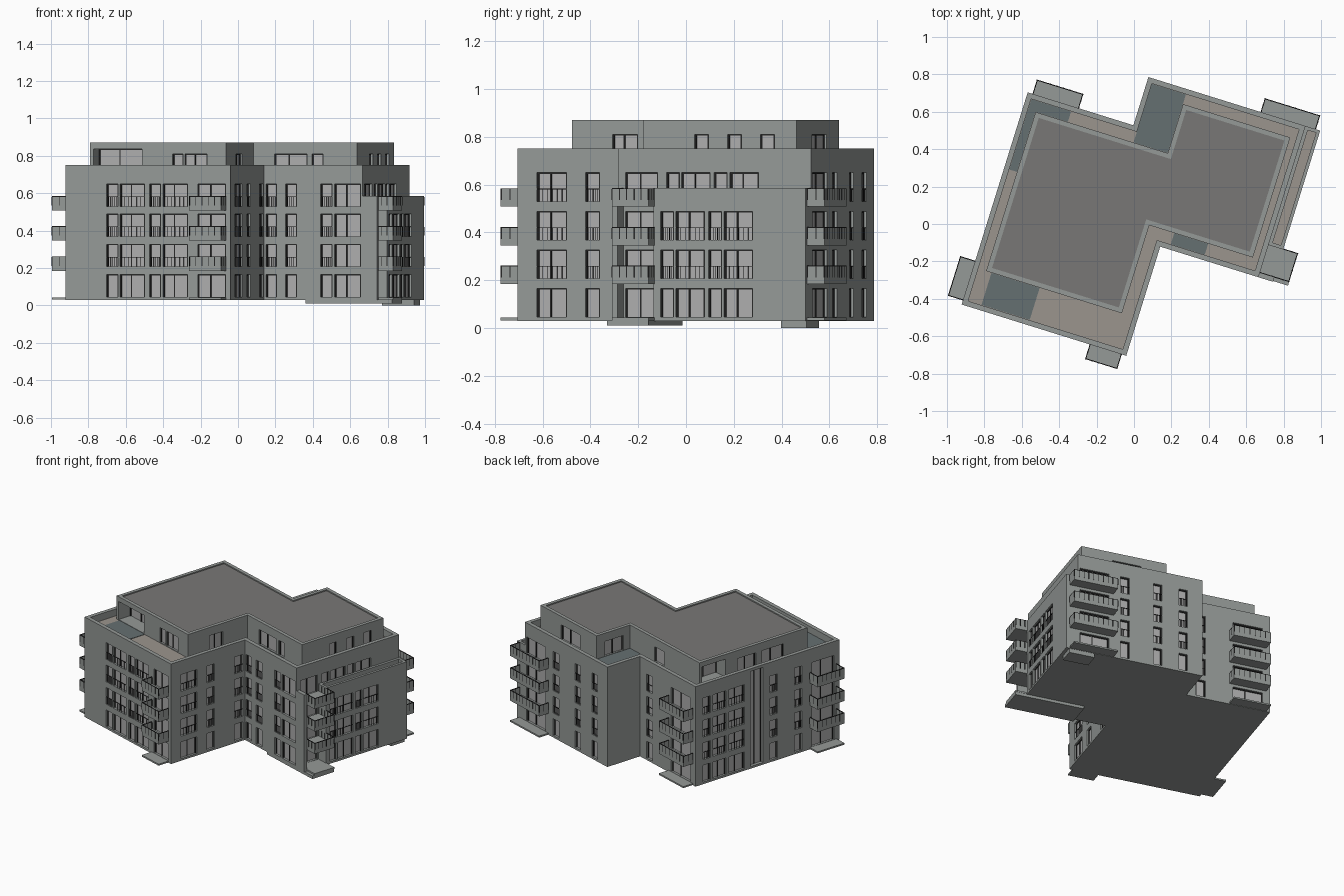
import bpy, bmesh, math
from mathutils import Vector, Matrix

if "Cube" in bpy.data.objects:
    bpy.data.objects.remove(bpy.data.objects["Cube"])

ROT = Matrix.Rotation(math.radians(-17.3), 4, 'Z')   # plan is turned on the site


def mat(name, *rgb):
    m = bpy.data.materials.new(name)
    m.diffuse_color = (*rgb, 1)
    m.use_nodes = True
    m.node_tree.nodes["Principled BSDF"].inputs["Base Color"].default_value = m.diffuse_color
    return m


WALL = mat("wall_grey", .30, .32, .31)
GLASS = mat("pane_grey", .42, .42, .42)
DARK = mat("frame_dark", .02, .02, .02)
DECK = mat("deck_beige", .33, .30, .27)
SLATE = mat("terrace_slate", .13, .16, .165)
ROOF = mat("roof_brown_grey", .19, .185, .18)


def finish(name, bm, material):
    me = bpy.data.meshes.new(name)
    bm.to_mesh(me)
    bm.free()
    me.materials.append(material)
    ob = bpy.data.objects.new(name, me)
    bpy.context.collection.objects.link(ob)
    ob.matrix_world = ROT


def quad(bm, *pts):
    return bm.faces.new([bm.verts.new(p) for p in pts])


def add_box(bm, a, b):
    lo = Vector(map(min, a, b))
    size = Vector(map(max, a, b)) - lo
    m = Matrix.Translation(lo + size / 2) @ Matrix.Diagonal((*size, 1))
    bmesh.ops.create_cube(bm, size=1, matrix=m)


def box(name, a, b, material=WALL):
    bm = bmesh.new()
    add_box(bm, a, b)
    finish(name, bm, material)


def wall(name, p, q, z0, z1, openings):
    """Wall skin from p to q (outside on the right) with recessed windows.
    opening: (from, to, bottom, top, depth, french rail)"""
    p, q = Vector((*p, 0)), Vector((*q, 0))
    d = (q - p).normalized()
    n = Vector((d.y, -d.x, 0))
    ax = 0 if abs(d.x) > .5 else 1
    P = lambda t, z, dep=0: p + d * t - n * dep + Vector((0, 0, z))
    ops = []
    for a, b, za, zb, dep, rail in openings:
        ta, tb = sorted((abs(a - p[ax]), abs(b - p[ax])))
        ops.append((ta, tb, za, zb, dep, rail))
    ts = sorted({0, (q - p).length, *[o[0] for o in ops], *[o[1] for o in ops]})
    zs = sorted({z0, z1, *[o[2] for o in ops], *[o[3] for o in ops]})
    skin, glass, frame = bmesh.new(), bmesh.new(), bmesh.new()
    for s, t in zip(ts, ts[1:]):
        for y, z in zip(zs, zs[1:]):
            ct, cz = (s + t) / 2, (y + z) / 2
            if not any(o[0] < ct < o[1] and o[2] < cz < o[3] for o in ops):
                quad(skin, P(s, y), P(t, y), P(t, z), P(s, z))
    for a, b, y, z, dep, rail in ops:
        c = [(a, y), (b, y), (b, z), (a, z)]
        for i in range(4):   # reveals
            e, f = c[i], c[(i + 1) % 4]
            quad(skin, P(*e), P(*f), P(*f, dep), P(*e, dep))
        quad(glass, *[P(*e, dep) for e in c])
        posts = [a, b - .006]
        if b - a > .1:
            posts.append(a + (b - a) * .42)
        for t in posts:
            add_box(frame, P(t, y, dep), P(t + .006, z, dep - .005))
        add_box(frame, P(a, z - .005, dep), P(b, z, dep - .005))
        if rail:
            add_box(frame, P(a, y + .05, .001), P(b, y + .053, .004))
            for i in range(1, 6):
                t = a + (b - a) * i / 6
                add_box(frame, P(t, y, .001), P(t + .002, y + .05, .003))
    finish(name, skin, WALL)
    if ops:
        finish(name + "_panes", glass, GLASS)
        finish(name + "_frames", frame, DARK)
    else:
        glass.free()
        frame.free()


def inset(o, w):
    out = []
    for i, c in enumerate(o):
        a, b = Vector(o[i - 1]), Vector(o[(i + 1) % len(o)])
        c = Vector(c)
        d1, d2 = (c - a).normalized(), (b - c).normalized()
        out.append(c + w * (Vector((-d1.y, d1.x)) + Vector((-d2.y, d2.x))))
    return out


def parapet_deck(name, o, w, top, deck, material):
    bm = bmesh.new()
    i_ = inset(o, w)
    for k in range(len(o)):
        j = (k + 1) % len(o)
        quad(bm, (*o[k], top), (*o[j], top), (*i_[j], top), (*i_[k], top))
        quad(bm, (*i_[k], top), (*i_[j], top), (*i_[j], deck), (*i_[k], deck))
    finish(name + "_parapet", bm, WALL)
    bm = bmesh.new()
    quad(bm, *[(*c, deck) for c in i_])
    finish(name + "_deck", bm, material)


SILL = [.045 + .1615 * k for k in range(4)]


def rows(spans, floors=range(4)):
    return [(a, b, SILL[k], SILL[k] + .12, .016, k > 0 and abs(b - a) < .14)
            for a, b in spans for k in floors]


# main body walls, anticlockwise in plan
body = [(-.752, -.685), (.17, -.685), (.17, -.074), (.72, -.074),
        (.72, .773), (-.16, .773), (-.16, .503), (-.752, .503)]
right_spans = [(.138, .195), (.205, .33), (.348, .405), (.416, .541)]
body_windows = [
    rows([(-.523, -.46), (-.448, -.31), (-.282, -.22), (-.207, -.07), (-.012, .143)]),
    rows([(-.601, -.47), (-.387, -.325), (-.16, -.092)]),
    rows([(.18, .239), (.289, .351), (.485, .55), (.563, .709)]),
    rows([(-.04, .1)]) + rows(right_spans, [3]),
    rows([(.5, .705), (.355, .42), (.125, .185), (-.055, .005)]),
    [],
    rows([(-.23, -.295), (-.49, -.70)]),
    rows([(.44, .38), (.36, .25), (.225, .10), (-.11, -.175), (-.316, -.374), (-.46, -.64)])
    + [(.05, -.055, .045, .73, .025, False)],
]
names = ["front_wall", "inner_side_wall", "front_right_wall", "right_wall",
         "back_wall", "notch_wall", "back_left_wall", "left_wall"]
for k, nm in enumerate(names):
    wall(nm, body[k], body[(k + 1) % 8], .03, .75, body_windows[k])
parapet_deck("terrace", body, .028, .75, .70, DECK)
bm = bmesh.new()
quad(bm, *[(*c, .03) for c in reversed(body)])
finish("underside", bm, WALL)

# lower three-storey strip on the right
strip = [(.72, .107), (.802, .107), (.802, .773), (.72, .773)]
wall("strip_end_wall", strip[0], strip[1], .03, .585, [])
wall("strip_right_wall", strip[1], strip[2], .03, .585, rows(right_spans, range(3)))
wall("strip_back_wall", strip[2], strip[3], .03, .585, [])
parapet_deck("strip", strip, .018, .585, .535, DECK)
box("strip_underside", (.72, .107, .03), (.802, .773, .034))
box("corner_fin", (.72, -.074, .03), (.802, -.05, .585))

# penthouse
pent = [(-.68, -.475), (.08, -.475), (.08, .018), (.66, .018),
        (.66, .69), (.06, .69), (.06, .415), (-.68, .415)]


def pw(*spans):
    return [(a, b, .705, .81, .014, False) for a, b in spans]


pent_windows = [
    pw((-.219, -.16), (-.15, -.025)) + [(-.66, -.39, .705, .835, .10, False)],
    pw((-.297, -.187)),
    pw((.20, .38), (.41, .47)),
    pw((.243, .304), (.387, .448), (.531, .593)),
    pw((.44, .24)),
    pw((.62, .47)),
    pw((-.2, -.3)),
    pw((.1, -.05), (-.1, -.28)) + [(.395, .2, .705, .835, .10, False)],
]
for k in range(8):
    wall("penthouse_wall_%d" % (k + 1), pent[k], pent[(k + 1) % 8], .70, .87, pent_windows[k])
parapet_deck("penthouse_roof", pent, .025, .87, .862, ROOF)

# slate terrace areas
for k, (a, b) in enumerate([((-.65, -.655), (-.38, -.476)), ((-.132, .416), (.059, .744)),
                            ((-.723, .08), (-.681, .474)), ((-.681, .416), (-.50, .474)),
                            ((.22, -.045), (.41, .017))]):
    box("slate_terrace_%d" % (k + 1), (*a, .70), (*b, .703), SLATE)


def balcony(name, u0, v0, u1, v1, open_sides):
    """Stack of three balconies over a ground slab; rails on the listed sides."""
    for k in (1, 2, 3):
        z = SILL[k] + .005
        box("%s_slab_%d" % (name, k), (u0, v0, z - .027), (u1, v1, z))
        pan, bars = bmesh.new(), bmesh.new()
        t = .005
        for s in open_sides:
            a, b = {'L': ((u0, v0), (u0 + t, v1)), 'R': ((u1 - t, v0), (u1, v1)),
                    'F': ((u0, v0), (u1, v0 + t)), 'B': ((u0, v1 - t), (u1, v1))}[s]
            add_box(pan, (*a, z), (*b, z + .046))
            add_box(bars, (*a, z + .046), (*b, z + .05))
            span = max(b[0] - a[0], b[1] - a[1])
            cnt = max(2, round(span / .035))
            for i in range(cnt + 1):   # posts
                f = i / cnt
                if s in 'LR':
                    y = a[1] + (span - .004) * f
                    add_box(bars, (a[0] - .001, y, z), (b[0] + .001, y + .004, z + .046))
                else:
                    x = a[0] + (span - .004) * f
                    add_box(bars, (x, a[1] - .001, z), (x + .004, b[1] + .001, z + .046))
        finish("%s_rail_%d" % (name, k), pan, WALL)
        finish("%s_posts_%d" % (name, k), bars, DARK)
    box(name + "_ground_slab", (u0, v0, .032), (u1, v1, .043))


balcony("front_balcony", -.035, -.767, .145, -.685, "FLR")
balcony("left_balcony", -.836, -.662, -.752, -.44, "LFB")
balcony("back_left_balcony", -.725, .503, -.465, .583, "BLR")
balcony("back_right_balcony", .468, .773, .778, .85, "BLR")
balcony("corner_balcony", .72, -.05, .884, .112, "RFB")

# low footing slabs
box("corner_footing", (.4, -.07, .01), (.884, .11, .032))
box("back_footing", (.6, .66, 0), (.78, .77, .03))
